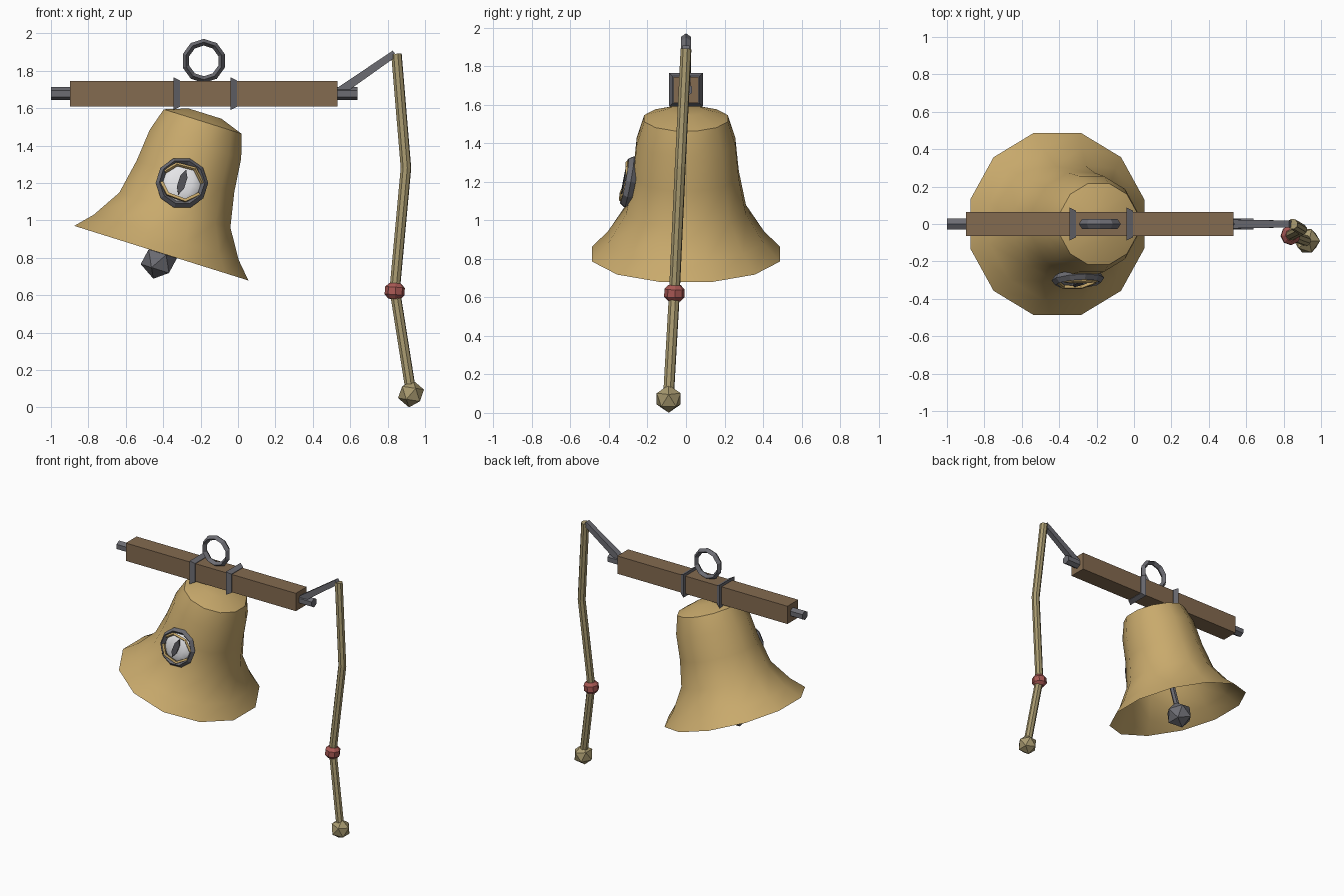
import bpy, bmesh, math
from mathutils import Matrix, Vector

if "Cube" in bpy.data.objects:
    bpy.data.objects.remove(bpy.data.objects["Cube"])


def material(name, rgb):
    m = bpy.data.materials.new(name)
    m.diffuse_color = (*rgb, 1)
    m.use_nodes = True
    m.node_tree.nodes["Principled BSDF"].inputs["Base Color"].default_value = m.diffuse_color
    return m


BRASS = material("brass", (0.58, 0.40, 0.15))
WOOD = material("wood", (0.23, 0.145, 0.08))
STEEL = material("steel", (0.15, 0.15, 0.17))
ROPE = material("rope", (0.39, 0.32, 0.16))
RED = material("red", (0.40, 0.10, 0.09))
WHITE = material("eye white", (0.78, 0.78, 0.80))
DARK = material("dark steel", (0.08, 0.08, 0.09))


def finish(name, bm, mat, matrix=Matrix()):
    """Turn a bmesh into a named object."""
    bm.transform(matrix)
    bmesh.ops.recalc_face_normals(bm, faces=bm.faces)
    me = bpy.data.meshes.new(name)
    bm.to_mesh(me)
    bm.free()
    me.materials.append(mat)
    ob = bpy.data.objects.new(name, me)
    bpy.context.collection.objects.link(ob)
    return ob


def lathe(name, profile, sides, mat, matrix=Matrix(), cap_low=True, cap_high=True):
    """Revolve (radius, height) pairs round local z."""
    bm = bmesh.new()
    rings = []
    for r, h in profile:
        ring = []
        for i in range(sides):
            a = math.tau * (i + 0.5) / sides
            ring.append(bm.verts.new((r * math.cos(a), r * math.sin(a), h)))
        rings.append(ring)
    for a, b in zip(rings, rings[1:]):
        for i in range(sides):
            j = (i + 1) % sides
            bm.faces.new((a[i], a[j], b[j], b[i]))
    if cap_low:
        bm.faces.new(rings[0][::-1])
    if cap_high:
        bm.faces.new(rings[-1])
    return finish(name, bm, mat, matrix)


def along(p, q):
    """Frame at p with its z axis pointing to q."""
    d = Vector(q) - Vector(p)
    return Matrix.Translation(p) @ d.to_track_quat('Z', 'Y').to_matrix().to_4x4()


def rod(name, p, q, r, sides, mat, r2=None):
    length = (Vector(q) - Vector(p)).length
    return lathe(name, [(r, 0), (r if r2 is None else r2, length)], sides, mat, along(p, q))


def ring(name, major, minor, depth, segments, mat, matrix):
    """Faceted ring in the local xz plane with a diamond section."""
    bm = bmesh.new()
    loops = []
    for i in range(segments):
        a = math.tau * (i + 0.5) / segments
        c, s = math.cos(a), math.sin(a)
        section = [(major + minor, 0), (major, depth), (major - minor, 0), (major, -depth)]
        loops.append([bm.verts.new((r * c, y, r * s)) for r, y in section])
    for i in range(segments):
        a, b = loops[i], loops[(i + 1) % segments]
        for k in range(4):
            n = (k + 1) % 4
            bm.faces.new((a[k], a[n], b[n], b[k]))
    return finish(name, bm, mat, matrix)


def tube(name, points, r, mat, matrix=Matrix(), resolution=2):
    """Round tube through a few points, with mitred bends."""
    cu = bpy.data.curves.new(name, 'CURVE')
    cu.dimensions = '3D'
    cu.bevel_depth = r
    cu.bevel_resolution = resolution
    cu.use_fill_caps = True
    sp = cu.splines.new('POLY')
    sp.points.add(len(points) - 1)
    for pt, co in zip(sp.points, points):
        pt.co = (*(matrix @ Vector(co)), 1)
    sp.use_smooth = False
    cu.materials.append(mat)
    ob = bpy.data.objects.new(name, cu)
    bpy.context.collection.objects.link(ob)
    bpy.ops.object.select_all(action='DESELECT')
    ob.select_set(True)
    bpy.context.view_layer.objects.active = ob
    bpy.ops.object.convert(target='MESH')
    return ob


def ball(name, centre, r, mat, tilt=0.0):
    bm = bmesh.new()
    bmesh.ops.create_icosphere(bm, subdivisions=1, radius=r)
    return finish(name, bm, mat, Matrix.Translation(centre) @ Matrix.Rotation(tilt, 4, 'Y'))


# Wooden beam with its axle
bm = bmesh.new()
bmesh.ops.create_cube(bm, size=1, matrix=Matrix.Translation((-0.183, 0, 1.678))
                      @ Matrix.Diagonal((1.43, 0.13, 0.135, 1)))
finish("beam", bm, WOOD)
rod("axle", (-1, 0, 1.678), (0.64, 0, 1.678), 0.035, 6, STEEL)

# Flared straps round the beam
for i, x in enumerate((-0.345, -0.04)):
    k = math.sqrt(2)
    rod(f"strap_{i + 1}", (x, 0, 1.678), (x + 0.034, 0, 1.678), 0.088 * k, 4, STEEL, 0.071 * k)

# Hanging ring above the beam
ring("hanging_ring", 0.1, 0.018, 0.026, 10, STEEL, Matrix.Translation((-0.183, 0, 1.853)))

# Tilted bell, open at the bottom
LEAN = math.radians(17.4)
bell_frame = Matrix.Translation((-0.41, 0, 0.825)) @ Matrix.Rotation(LEAN, 4, 'Y')
profile = [(0.505, 0), (0.42, 0.089), (0.322, 0.242), (0.284, 0.43),
           (0.265, 0.612), (0.225, 0.738), (0.095, 0.782)]
bell = lathe("bell", profile, 12, BRASS, bell_frame, cap_low=False)
bpy.ops.object.select_all(action='DESELECT')
bell.select_set(True)
bpy.context.view_layer.objects.active = bell
bpy.ops.object.shade_smooth_by_angle(angle=math.radians(38))

# Clapper
rod("clapper_rod", bell_frame @ Vector((0, 0, -0.02)), bell_frame @ Vector((0, 0, 0.75)),
    0.02, 6, STEEL)
ball("clapper_ball", bell_frame @ Vector((0, 0, -0.045)), 0.098, STEEL, LEAN)

# Eye on the front of the bell
eye = (Matrix.Translation((-0.3, -0.295, 1.2)) @ Matrix.Rotation(LEAN, 4, 'Y')
       @ Matrix.Rotation(math.radians(-11), 4, 'X'))
ring("eye_frame", 0.122, 0.019, 0.026, 10, STEEL, eye)
bm = bmesh.new()
bmesh.ops.create_uvsphere(bm, u_segments=12, v_segments=8, radius=1)
eyeball = finish("eyeball", bm, WHITE, eye @ Matrix.Translation((0, 0.015, 0))
                 @ Matrix.Diagonal((0.11, 0.035, 0.11, 1)))
eyeball.data.polygons.foreach_set("use_smooth", [True] * len(eyeball.data.polygons))

# Eyelids
for name, s in (("upper_eyelid", 1), ("lower_eyelid", -1)):
    pts = [(-0.105, -0.01, 0.03 * s), (-0.055, -0.026, 0.085 * s),
           (0.045, -0.026, 0.09 * s), (0.105, -0.01, 0.03 * s)]
    tube(name, pts, 0.011, BRASS, eye, 0)

# Slit pupil
bm = bmesh.new()
outline = [(0, -0.072), (0.02, -0.03), (0.02, 0.03), (0, 0.072), (-0.02, 0.03), (-0.02, -0.03)]
face = bm.faces.new([bm.verts.new((x, -0.022, z)) for x, z in outline])
ext = bmesh.ops.extrude_face_region(bm, geom=[face])
for v in ext["geom"]:
    if isinstance(v, bmesh.types.BMVert):
        v.co.y -= 0.008
finish("pupil", bm, DARK, eye)

# Lever arm and pull rope
rod("lever_arm", (0.53, 0, 1.68), (0.838, 0, 1.893), 0.033, 4, STEEL, 0.026)
tube("rope", [(0.847, 0, 1.89), (0.898, -0.03, 1.28), (0.838, -0.06, 0.63),
              (0.922, -0.09, 0.1)], 0.029, ROPE)

# Red knot and end ball
knot = along((0.838, -0.06, 0.622), (0.842, -0.058, 0.68))
lathe("knot", [(0.032, -0.042), (0.053, -0.02), (0.053, 0.02), (0.032, 0.042)], 8, RED, knot)
ball("rope_end", (0.925, -0.09, 0.073), 0.073, ROPE, 0.15)
